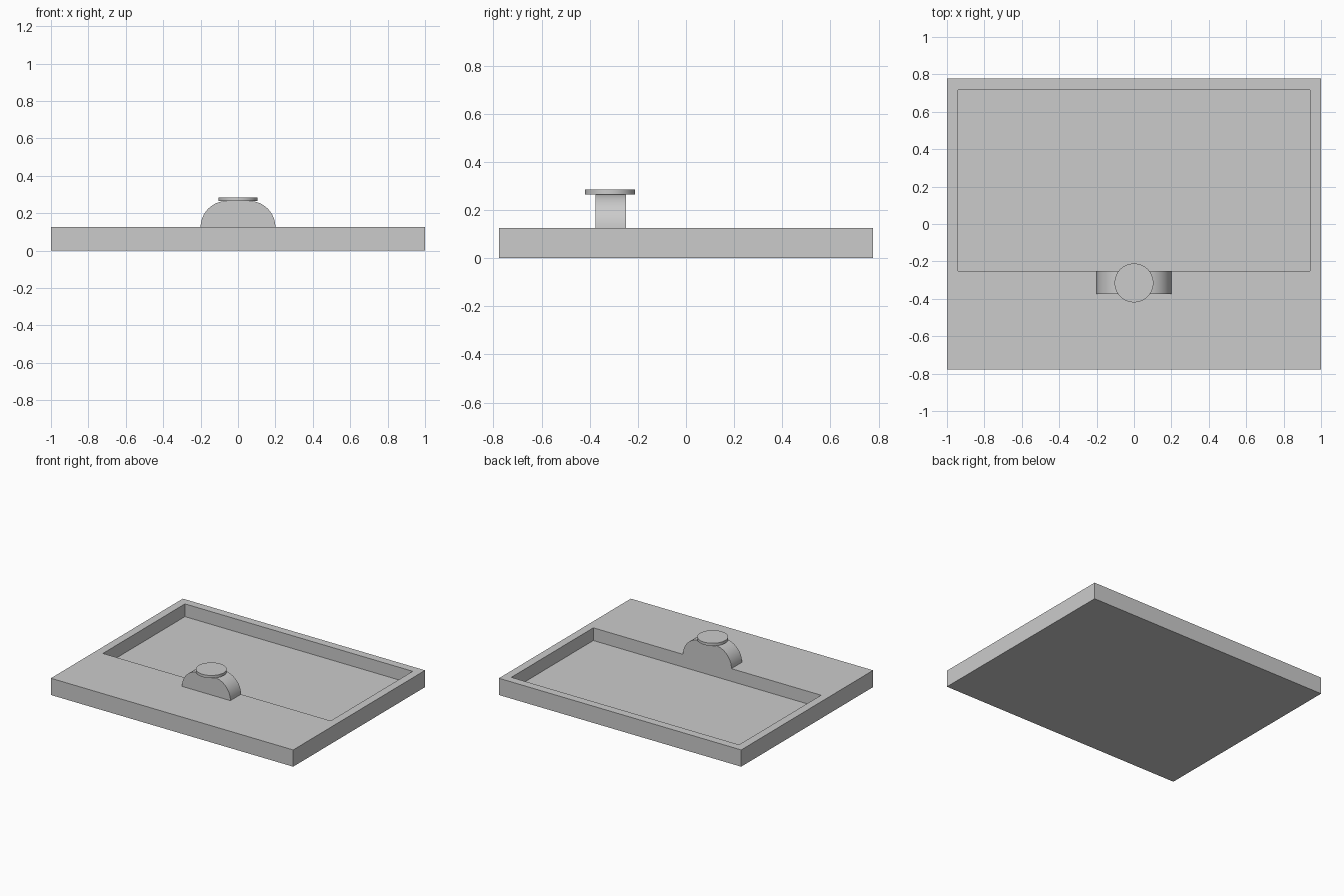
import bpy, bmesh, math

old = bpy.data.objects.get("Cube")
if old:
    bpy.data.objects.remove(old, do_unlink=True)

grey = bpy.data.materials.new("plain grey")
grey.use_nodes = True
grey.diffuse_color = (0.6, 0.6, 0.6, 1)
grey.node_tree.nodes["Principled BSDF"].inputs["Base Color"].default_value = (0.6, 0.6, 0.6, 1)


def finish(name, bm, smooth=False):
    bmesh.ops.recalc_face_normals(bm, faces=bm.faces)
    mesh = bpy.data.meshes.new(name)
    bm.to_mesh(mesh)
    bm.free()
    obj = bpy.data.objects.new(name, mesh)
    bpy.context.collection.objects.link(obj)
    mesh.materials.append(grey)
    if smooth:
        bpy.ops.object.select_all(action='DESELECT')
        obj.select_set(True)
        bpy.context.view_layer.objects.active = obj
        bpy.ops.object.shade_smooth_by_angle(angle=math.radians(30))
    return obj


def extrude_face(bm, face, offset):
    new = bmesh.ops.extrude_face_region(bm, geom=[face])["geom"]
    bmesh.ops.translate(bm, vec=offset, verts=[v for v in new if isinstance(v, bmesh.types.BMVert)])


TOP = 0.125
FLOOR = 0.03
POCKET_FRONT, POCKET_BACK = -0.25, 0.717

# Base slab with a rectangular pocket sunk into its top
bm = bmesh.new()
bmesh.ops.create_cube(bm, size=1)
for v in bm.verts:
    v.co = (v.co.x * 2, v.co.y * 1.555, (v.co.z + 0.5) * TOP)
top = max(bm.faces, key=lambda f: f.calc_center_median().z)
bmesh.ops.inset_individual(bm, faces=[top], thickness=0.06)
for v in top.verts:
    v.co.x = math.copysign(0.94, v.co.x)
    v.co.y = POCKET_BACK if v.co.y > 0 else POCKET_FRONT
ring = bmesh.ops.extrude_discrete_faces(bm, faces=[top])["faces"][0]
for v in ring.verts:
    v.co.z = FLOOR
finish("base_slab", bm)

# Raised mount: flat top with quarter-round shoulders, flush with the pocket wall
R = TOP + 0.015
HALF = 0.2
STEPS = 16
arc = [(HALF - R + R * math.cos(a), TOP + R * math.sin(a))
       for a in (math.pi / 2 * i / STEPS for i in range(STEPS + 1))]
outline = arc + [(-x, z) for x, z in reversed(arc)]
bm = bmesh.new()
face = bm.faces.new([bm.verts.new((x, -0.375, z)) for x, z in outline])
extrude_face(bm, face, (0, POCKET_FRONT + 0.375, 0))
finish("rounded_mount", bm, True)

# Thin round button on the mount
bm = bmesh.new()
bmesh.ops.create_circle(bm, cap_ends=True, segments=64, radius=0.104)
bmesh.ops.translate(bm, vec=(0, -0.315, TOP + R), verts=bm.verts)
extrude_face(bm, list(bm.faces)[0], (0, 0, 0.02))
finish("round_button", bm, True)
